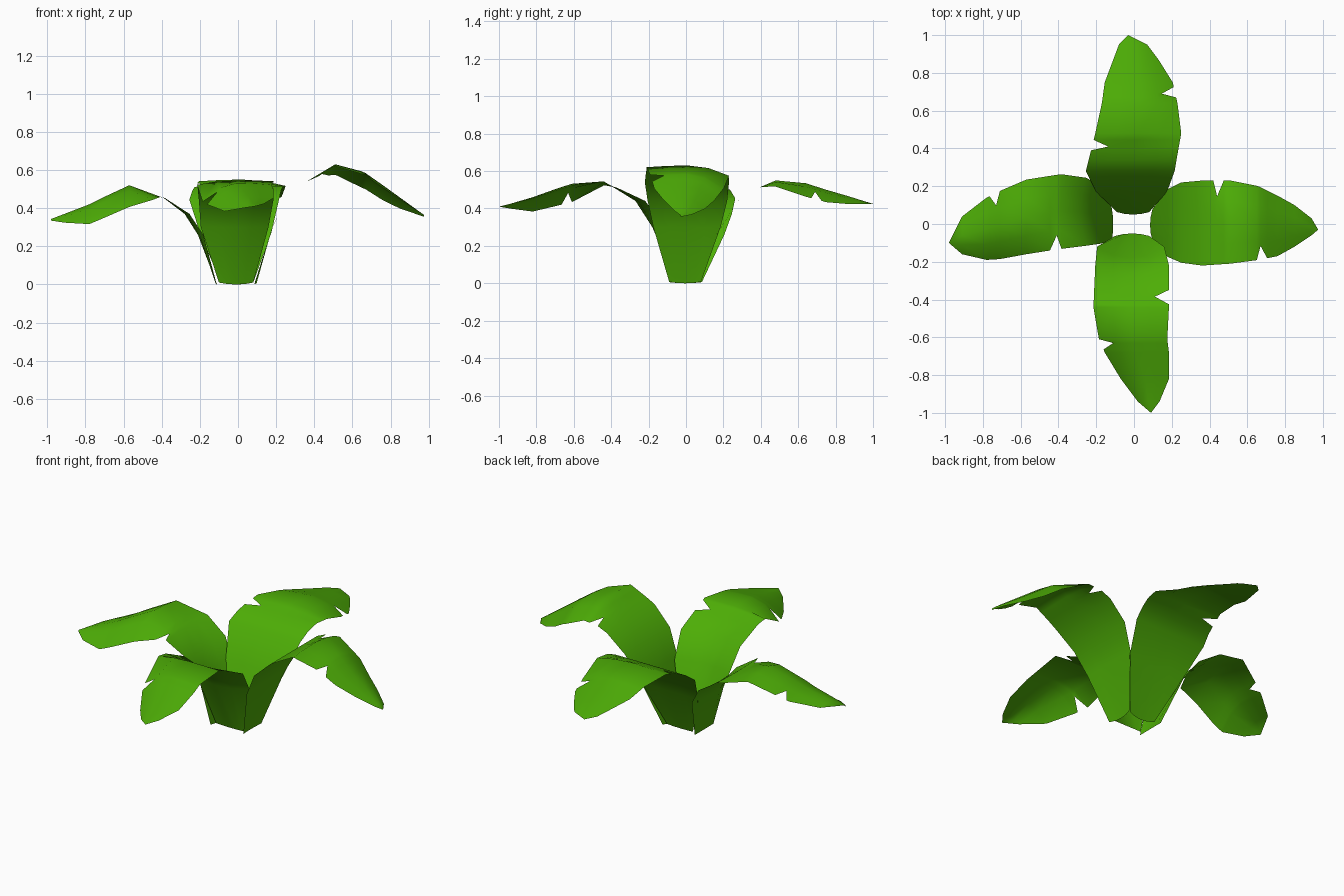
import bpy, bmesh, math
from mathutils import Vector, Matrix

cube = bpy.data.objects.get("Cube")
if cube:
    bpy.data.objects.remove(cube, do_unlink=True)

# One leaf green
green = bpy.data.materials.new("leaf_green")
green.use_nodes = True
colour = (0.075, 0.42, 0.002, 1)
green.diffuse_color = colour
green.node_tree.nodes["Principled BSDF"].inputs["Base Color"].default_value = colour

COLUMNS = (1, 0.5, 0, -0.5, -1)          # left edge to right edge
# How far the edges of the stem part curl inward, and rise at the foot
CURL_IN = [(0.1, 0), (0.18, 0.06), (0.3, 0.05), (0.42, 0)]
FOOT_OUT = [(0.1, 0.013), (0.17, 0)]
FOOT_UP = [(0.05, 0.01), (0.2, 0)]
# Share of the side droop that applies along the leaf
DROOP = [(0.4, 0), (0.58, 1), (0.8, 0.85), (1, 0)]


def sample(rows, u):
    """Linear interpolation of tuples keyed by their first value."""
    if u <= rows[0][0]:
        return rows[0]
    for a, b in zip(rows, rows[1:]):
        if u <= b[0]:
            t = (u - a[0]) / (b[0] - a[0])
            return tuple(p + (q - p) * t for p, q in zip(a, b))
    return rows[-1]


def leaf_point(row, side, droops, curl):
    """Point on a leaf section; side runs from 1 (left) to -1 (right)."""
    u, z, left, right = row
    middle, half = (left + right) / 2, (left - right) / 2
    bend = side * side
    droop = droops[0] if side > 0 else droops[1]
    outward = sample(FOOT_OUT, u)[1] - curl * sample(CURL_IN, u)[1]
    lift = sample(FOOT_UP, u)[1] - droop * sample(DROOP, u)[1]
    return Vector((u + outward * bend, middle + half * side, z + lift * bend))


def make_leaf(name, angle, rows, tears, droops, curl):
    """rows: (distance out, height, left edge, right edge).
    tears and droops hold a left and a right value."""
    stations = {r[0] for r in rows}
    for tear in tears:
        near = {s for s in stations if abs(s - tear) < 0.04}
        stations = (stations - near) | {tear - 0.02, tear, tear + 0.035}
    bm = bmesh.new()
    grid = []
    for u in sorted(stations):
        row = sample(rows, u)
        points = [leaf_point(row, s, droops, curl) for s in COLUMNS]
        # Torn notches pull one edge point inward
        if u == tears[0]:
            points[0] = points[0].lerp(points[1], 0.75)
        if u == tears[1]:
            points[-1] = points[-1].lerp(points[-2], 0.75)
        grid.append([bm.verts.new(p) for p in points])
    for a, b in zip(grid, grid[1:]):
        for i in range(len(COLUMNS) - 1):
            bm.faces.new((a[i], a[i + 1], b[i + 1], b[i]))
    bmesh.ops.remove_doubles(bm, verts=bm.verts, dist=0.002)
    bmesh.ops.transform(bm, matrix=Matrix.Rotation(math.radians(angle), 4, "Z"),
                        verts=bm.verts)
    for face in bm.faces:
        face.smooth = True
    mesh = bpy.data.meshes.new(name)
    bm.to_mesh(mesh)
    bm.free()
    mesh.materials.append(green)
    leaf = bpy.data.objects.new(name, mesh)
    bpy.context.collection.objects.link(leaf)


# Tall leaf on the model's left
make_leaf("left_leaf", 0, [
    (0.085, 0, 0.08, -0.09), (0.18, 0.3, 0.185, -0.175), (0.25, 0.44, 0.22, -0.205),
    (0.36, 0.54, 0.23, -0.22), (0.51, 0.63, 0.23, -0.21), (0.66, 0.59, 0.2, -0.19),
    (0.76, 0.52, 0.15, -0.17), (0.85, 0.455, 0.1, -0.12), (0.94, 0.39, 0.03, -0.06),
    (0.975, 0.365, -0.03, -0.03)], tears=(0.44, 0.67), droops=(0.09, 0.015), curl=0)

# Leaf at the back
make_leaf("back_leaf", 90, [
    (0.05, 0, 0.09, -0.08), (0.17, 0.27, 0.2, -0.175), (0.28, 0.445, 0.255, -0.215),
    (0.34, 0.49, 0.24, -0.225), (0.48, 0.55, 0.205, -0.25), (0.64, 0.535, 0.17, -0.23),
    (0.75, 0.5, 0.155, -0.205), (0.87, 0.465, 0.11, -0.13), (0.95, 0.44, 0.08, -0.07),
    (1, 0.425, 0.03, 0.03)], tears=(0.41, 0.69), droops=(0.02, 0.075), curl=0)

# Low drooping leaf on the model's right
make_leaf("right_leaf", 180, [
    (0.11, 0, 0.09, -0.085), (0.21, 0.26, 0.105, -0.205), (0.28, 0.37, 0.115, -0.245),
    (0.38, 0.45, 0.13, -0.265), (0.57, 0.52, 0.16, -0.235), (0.7, 0.46, 0.185, -0.18),
    (0.78, 0.42, 0.19, -0.14), (0.91, 0.37, 0.16, -0.04), (0.98, 0.345, 0.1, 0.1)],
    tears=(0.41, 0.73), droops=(0.12, 0.02), curl=0.5)

# Leaf at the front
make_leaf("front_leaf", 270, [
    (0.05, 0, 0.08, -0.1), (0.18, 0.3, 0.16, -0.195), (0.27, 0.44, 0.185, -0.205),
    (0.44, 0.545, 0.185, -0.215), (0.6, 0.535, 0.175, -0.19), (0.68, 0.51, 0.185, -0.155),
    (0.82, 0.46, 0.185, -0.07), (0.94, 0.425, 0.135, 0.02), (1, 0.41, 0.09, 0.09)],
    tears=(0.39, 0.63), droops=(0.01, 0.1), curl=1)
